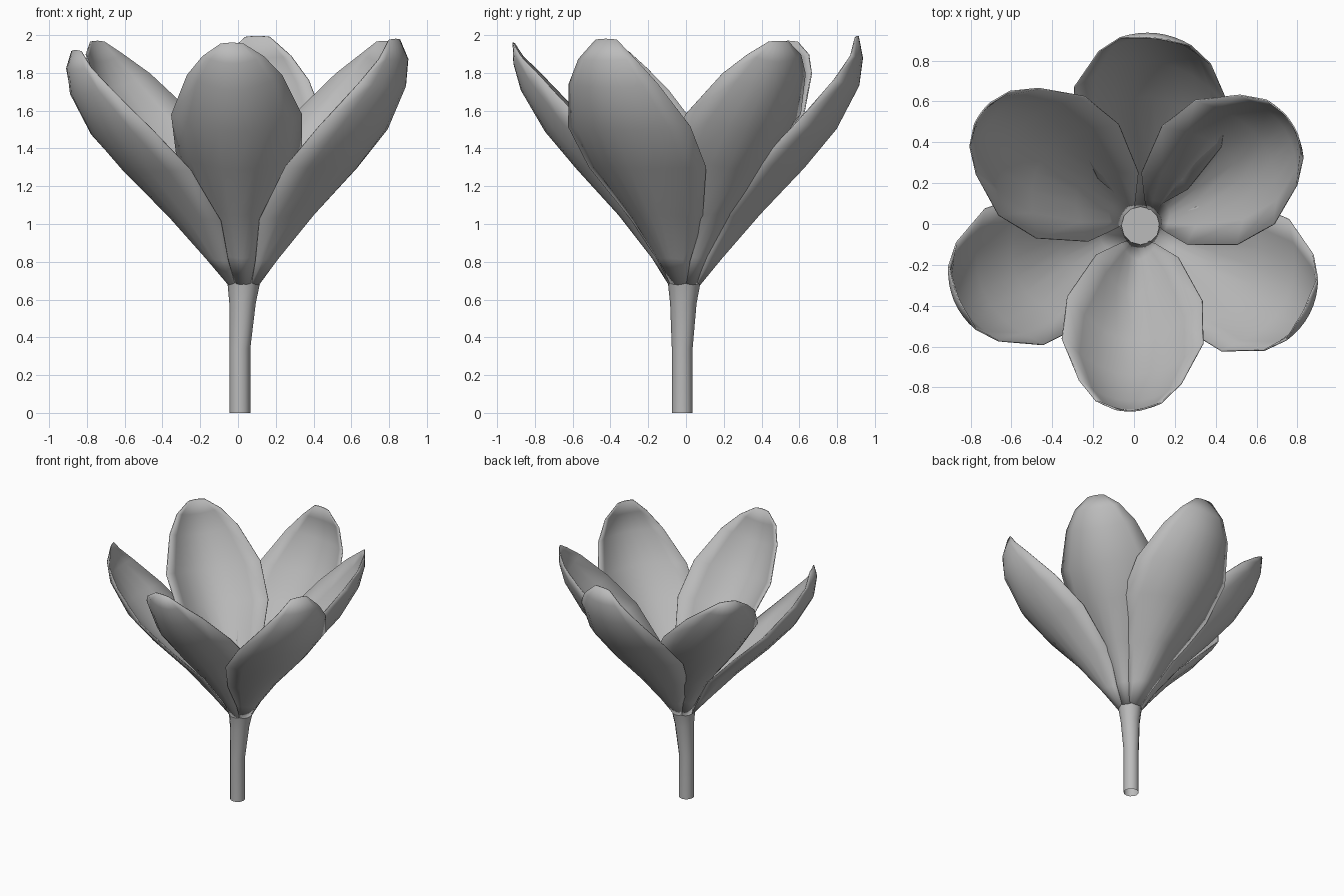
import bpy, bmesh
from math import sin, cos, pi, radians
from mathutils import Vector

cube = bpy.data.objects.get("Cube")
if cube:
    bpy.data.objects.remove(cube)

# One soft grey for the whole flower
grey = bpy.data.materials.new("soft grey")
grey.use_nodes = True
grey.diffuse_color = (0.5, 0.5, 0.5, 1)
grey.node_tree.nodes["Principled BSDF"].inputs["Base Color"].default_value = (0.5, 0.5, 0.5, 1)

BASE = Vector((0.03, -0.008, 0))   # where the petals meet the stem

# Petal rows: midline radius and height, edge radius and height, half width
ROWS = [
    (.082, .68, .072, .69, .045),
    (.170, .82, .09, .84, .09),
    (.350, 1.05, .15, 1.08, .20),
    (.570, 1.29, .36, 1.37, .33),
    (.740, 1.49, .57, 1.58, .345),
    (.870, 1.71, .77, 1.79, .25),
    (.910, 1.85, .87, 1.89, .16),
    (.915, 1.96, .91, 1.955, .06),
]


def finish(name, bm, angle):
    bmesh.ops.recalc_face_normals(bm, faces=bm.faces)
    mesh = bpy.data.meshes.new(name)
    bm.to_mesh(mesh)
    bm.free()
    mesh.materials.append(grey)
    obj = bpy.data.objects.new(name, mesh)
    bpy.context.collection.objects.link(obj)
    bpy.ops.object.select_all(action='DESELECT')
    obj.select_set(True)
    bpy.context.view_layer.objects.active = obj
    bpy.ops.object.shade_smooth_by_angle(angle=radians(angle))
    return obj


def skin(bm, rings, closed):
    """Bridge neighbouring rows of vertices with quads."""
    for a, b in zip(rings, rings[1:]):
        n = len(a)
        for i in range(n if closed else n - 1):
            j = (i + 1) % n
            bm.faces.new((a[i], a[j], b[j], b[i]))


def petal(name, azimuth, width, reach, top, spread):
    """Cupped petal whose sides curl up; spread opens it and lowers its sides."""
    a = radians(azimuth)
    out, side = Vector((cos(a), sin(a), 0)), Vector((-sin(a), cos(a), 0))
    bm = bmesh.new()
    rings = []
    for k, (mr, mz, er, ez, w) in enumerate(ROWS):
        t = k / (len(ROWS) - 1)
        swell = spread * sin(pi * t)
        stretch = 1 + (top / 1.96 - 1) * t
        ring = []
        for i in range(-4, 5):
            u = i / 4
            r = mr * (1 - u * u) + er * u * u + swell
            z = (mz * (1 - u * u) + (ez - swell) * u * u) * stretch
            p = BASE * (1 - t) + out * r * (1 + (reach - 1) * t) + side * w * width * u
            ring.append(bm.verts.new((p.x, p.y, z)))
        rings.append(ring)
    skin(bm, rings, False)
    obj = finish(name, bm, 60)
    thick = obj.modifiers.new("thickness", 'SOLIDIFY')
    thick.thickness = 0.007
    thick.offset = 0


# Three inner petals, then three more open outer petals
petal("front_petal", -92, 1.0, 1.0, 1.96, 0)
petal("back_left_petal", 32.5, 1.04, 1.0, 1.97, 0)
petal("back_right_petal", 144, 1.04, 1.01, 1.97, 0)
petal("back_petal", 83.5, 1.1, 1.0, 1.995, .065)
petal("front_left_petal", -27, 1.05, 1.02, 1.98, .075)
petal("front_right_petal", 203, 1.05, 1.02, 1.92, .075)

# Stem, open at the foot, flaring into the flower base
bm = bmesh.new()
rings = []
for z, x, y, r in [(0, .01, -.02, .055), (.34, .01, -.02, .055),
                   (.58, .024, -.014, .07), (.68, .03, -.01, .085), (.72, .032, -.008, .094)]:
    rings.append([bm.verts.new((x + r * cos(i * pi / 6), y + r * sin(i * pi / 6), z))
                  for i in range(12)])
skin(bm, rings, True)
bm.faces.new(rings[-1])
finish("stem", bm, 40)
